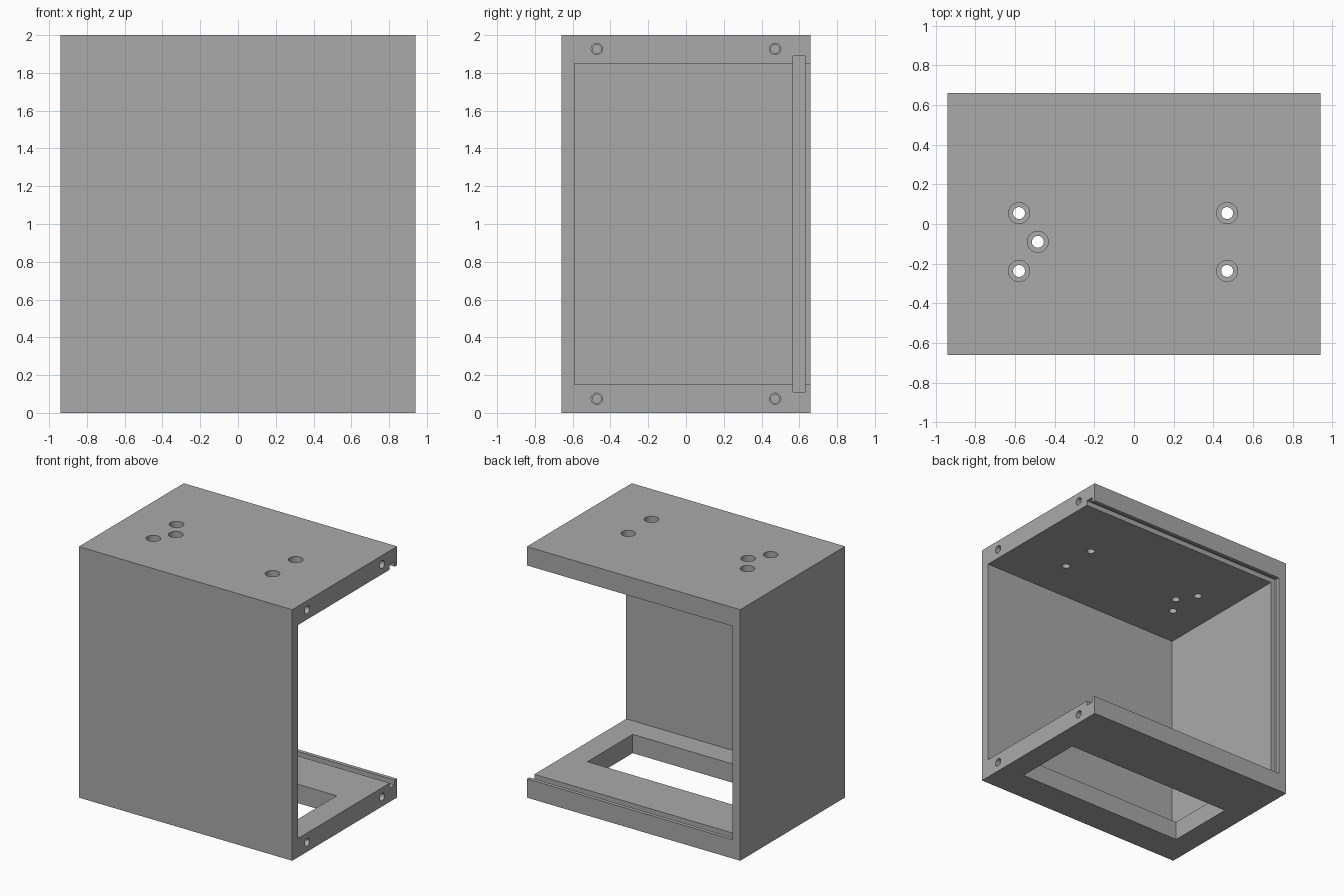
import bpy
from mathutils import Vector

if "Cube" in bpy.data.objects:
    bpy.data.objects.remove(bpy.data.objects["Cube"])

grey = bpy.data.materials.new("plain grey")
grey.diffuse_color = (0.4, 0.4, 0.4, 1)
grey.use_nodes = True
grey.node_tree.nodes["Principled BSDF"].inputs["Base Color"].default_value = grey.diffuse_color


def box(name, lo, hi):
    lo, hi = Vector(lo), Vector(hi)
    bpy.ops.mesh.primitive_cube_add(size=1, location=(lo + hi) / 2)
    ob = bpy.context.object
    ob.name = name
    ob.scale = hi - lo
    bpy.ops.object.transform_apply(location=True, rotation=True, scale=True)
    return ob


def drill(center, radius, depth, axis):
    """Cylinder cutter centred on a point, along x or z."""
    rot = (0, 1.5707963, 0) if axis == "x" else (0, 0, 0)
    bpy.ops.mesh.primitive_cylinder_add(vertices=32, radius=radius, depth=depth,
                                        location=center, rotation=rot)
    return bpy.context.object


def cut(body, cutter):
    cutter.hide_render = True
    mod = body.modifiers.new("cut", "BOOLEAN")
    mod.operation = "DIFFERENCE"
    mod.solver = "EXACT"
    mod.object = cutter
    bpy.context.view_layer.objects.active = body
    bpy.ops.object.modifier_apply(modifier=mod.name)
    bpy.data.objects.remove(cutter, do_unlink=True)


# Housing block, hollowed out and open at the right and back
housing = box("housing", (-0.94, -0.66, 0), (0.94, 0.66, 2))
housing.data.materials.append(grey)
cut(housing, box("cavity", (-0.87, -0.59, 0.15), (1.2, 1.0, 1.85)))

# Groove for a sliding back panel, in the floor, left wall and roof
cut(housing, box("panel_groove", (-0.91, 0.567, 0.11), (1.2, 0.63, 1.89)))

# Rectangular window in the floor
cut(housing, box("floor_window", (-0.75, -0.40, -0.1), (0.75, 0.17, 0.3)))

# Counterbored screw holes through the roof
for x, y in [(-0.58, 0.055), (-0.58, -0.237), (-0.485, -0.09),
             (0.47, 0.055), (0.47, -0.237)]:
    cut(housing, drill((x, y, 1.9), 0.03, 0.3, "z"))
    cut(housing, drill((x, y, 2.0), 0.053, 0.18, "z"))

# Stepped blind screw holes in the right-hand edges
for y in (-0.472, 0.472):
    for z in (0.075, 1.927):
        cut(housing, drill((0.94, y, z), 0.023, 0.5, "x"))
        cut(housing, drill((0.94, y, z), 0.03, 0.2, "x"))

# Smooth hole walls, crisp edges
bpy.ops.object.select_all(action="DESELECT")
housing.select_set(True)
bpy.context.view_layer.objects.active = housing
bpy.ops.object.shade_smooth_by_angle(angle=0.52)
